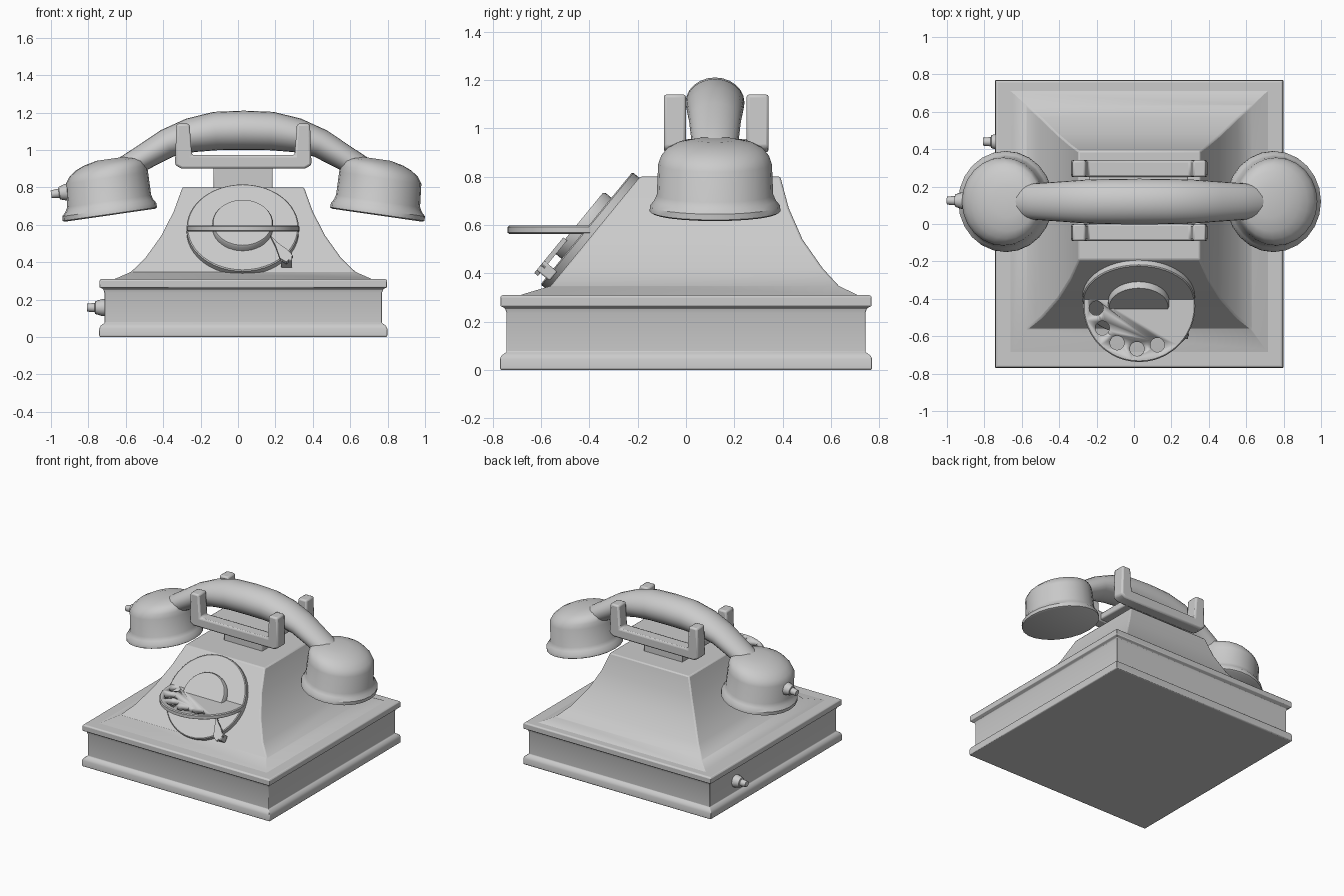
import bpy, bmesh
from math import sin, cos, pi, radians, atan2
from mathutils import Vector, Matrix

if "Cube" in bpy.data.objects:
    bpy.data.objects.remove(bpy.data.objects["Cube"])

CX, HY = 0.028, 0.12      # body centre in x, handset centre in y


def finish(name, bm, smooth=35, bevel=0, mat=None, segments=2):
    bmesh.ops.recalc_face_normals(bm, faces=bm.faces)
    me = bpy.data.meshes.new(name)
    bm.to_mesh(me)
    bm.free()
    ob = bpy.data.objects.new(name, me)
    bpy.context.collection.objects.link(ob)
    if mat is not None:
        ob.matrix_world = mat
    if bevel:
        m = ob.modifiers.new("bevel", 'BEVEL')
        m.width, m.segments = bevel, segments
        m.limit_method, m.angle_limit = 'ANGLE', radians(40)
    bpy.ops.object.select_all(action='DESELECT')
    ob.select_set(True)
    bpy.context.view_layer.objects.active = ob
    bpy.ops.object.shade_smooth_by_angle(angle=radians(smooth))
    return ob


def loft(name, rings, **kw):
    bm = bmesh.new()
    loops = [[bm.verts.new(p) for p in r] for r in rings]
    n = len(loops[0])
    for a, b in zip(loops, loops[1:]):
        for i in range(n):
            bm.faces.new((a[i], a[(i + 1) % n], b[(i + 1) % n], b[i]))
    bm.faces.new(loops[0])
    bm.faces.new(loops[-1])
    return finish(name, bm, **kw)


def rect(z, x0, x1, y0, y1):
    return [(x0, y0, z), (x1, y0, z), (x1, y1, z), (x0, y1, z)]


def box(name, x0, x1, y0, y1, z0, z1, **kw):
    return loft(name, [rect(z0, x0, x1, y0, y1), rect(z1, x0, x1, y0, y1)], **kw)


def turned(name, profile, mat, n=32, **kw):
    """Turned part along local z from (z, r) pairs."""
    return loft(name, [[(r * cos(2 * pi * i / n), r * sin(2 * pi * i / n), z)
                        for i in range(n)] for z, r in profile], mat=mat, **kw)


# Base with a flange at the foot and at the top
base = [(0, .765), (.005, .77), (.045, .77), (.06, .763), (.075, .742), (.235, .742),
        (.255, .748), (.265, .768), (.303, .768), (.31, .76)]
loft("base", [rect(z, CX - h, CX + h, -h, h) for z, h in base], bevel=.012)

# Flared housing: straight sloped front, concave sides and back
body = [(.305, .70, -.70, .72), (.315, .675, -.67, .70), (.348, .60, -.56, .632),
        (.42, .525, -.501, .566), (.54, .439, -.403, .482), (.67, .372, -.297, .425),
        (.80, .325, -.19, .39)]
loft("housing", [rect(z, CX - h, CX + h, f, b) for z, h, f, b in body],
     bevel=.008, smooth=30)

# Cradle: neck, plate and two U-shaped bars
box("cradle_neck", -.13, .185, .02, .23, .78, .92, bevel=.006)
box("cradle_plate", -.24, .29, -.03, .28, .905, .955, bevel=.01)
for side, (y0, y1) in (("front", (-.092, -.0)), ("back", (.25, .342))):
    u = [(-.372, 1.14), (-.365, .92), (-.33, .90), (.33, .90), (.365, .92), (.357, 1.14),
         (.287, 1.14), (.275, .972), (-.275, .972), (-.287, 1.14)]
    u[0] = (-.357, 1.14)
    loft("cradle_bar_" + side,
         [[(CX + x, y, z) for x, z in u] for y in (y0, y1)], bevel=.012)

# Handset handle: ellipses swept along the arch
half = [(0, 1.105, .105, .122), (.15, 1.101, .103, .121), (.285, 1.078, .092, .117),
        (.41, 1.035, .078, .108), (.55, .952, .068, .098), (.65, .885, .07, .09),
        (.70, .83, .07, .08)]
path = [(-x, z, h, w) for x, z, h, w in reversed(half[1:])] + half
rings = []
for i, (x, z, h, w) in enumerate(path):
    p, q = path[max(i - 1, 0)], path[min(i + 1, len(path) - 1)]
    a = atan2(q[1] - p[1], q[0] - p[0])
    rings.append([(.03 + x - h * sin(t) * sin(a), HY + w * cos(t), z + h * sin(t) * cos(a))
                  for t in (2 * pi * k / 24 for k in range(24))])
loft("handset_handle", rings, smooth=50)

# Ear and mouth cups, tilted outwards: (height, radius, inward shift)
cup = [(0, .245, 0), (.006, .255, 0), (.03, .254, 0), (.05, .238, .003), (.075, .227, .006),
       (.2, .222, .012), (.235, .21, .024), (.262, .188, .04), (.282, .15, .05), (.298, .08, .05)]
for name, s in (("left_cup", -1), ("right_cup", 1)):
    mat = Matrix.Translation((.03 + s * .714, HY, .651)) @ Matrix.Rotation(s * radians(8.2), 4, 'Y')
    loft("handset_" + name,
         [[(r * cos(t) - s * o, 1.06 * r * sin(t), z)
           for t in (2 * pi * k / 24 for k in range(24))] for z, r, o in cup],
         mat=mat, smooth=40)

# Stepped cord sockets on the left
nub = [(-.05, .045), (.01, .045), (.045, .034), (.048, .025), (.09, .021)]
for name, loc, tilt in (("handset_cord_socket", (-.91, .125, .775), 8),
                        ("base_cord_socket", (-.718, .44, .157), 0)):
    turned(name, nub, Matrix.Translation(loc) @ Matrix.Rotation(radians(-90 - tilt), 4, 'Y'), n=16)

# Dial plate and hub lying on the sloped front
dial = Matrix.Translation((CX - .003, -.40, .577)) @ Matrix.Rotation(radians(50.7), 4, 'X')
turned("dial_plate", [(-.035, .30), (.01, .30), (.015, .294)], dial, n=48)
turned("dial_hub", [(0, .163), (.045, .163), (.055, .157)], dial, n=40)

# Finger stop: foot on the rim and a blade over the plate
box("finger_stop_foot", .205, .265, -.265, -.215, -.005, .065, mat=dial, bevel=.006)
blade = [(.145, -.09), (.175, -.165), (.2, -.255), (.235, -.28), (.268, -.235), (.235, -.19), (.185, -.145)]
loft("finger_stop_blade", [[(x, y, z) for x, y in blade] for z in (.045, .065)], mat=dial)

# Horizontal finger wheel with holes
wheel = turned("finger_wheel", [(-.018, .292), (-.013, .30), (.01, .30), (.016, .294)],
               Matrix.Translation((CX, -.438, .581)), n=48)
bm = bmesh.new()
for k in range(5):
    a = radians(295 - 28 * k)
    bmesh.ops.create_cone(bm, cap_ends=True, segments=20, radius1=.038, radius2=.038, depth=.2,
                          matrix=Matrix.Translation((CX + .23 * cos(a), -.438 + .23 * sin(a), .58)))
cutter = finish("finger_hole_cutter", bm)
cutter.hide_render = True
cutter.hide_set(True)
cut = wheel.modifiers.new("finger_holes", 'BOOLEAN')
cut.operation, cut.object, cut.solver = 'DIFFERENCE', cutter, 'EXACT'
